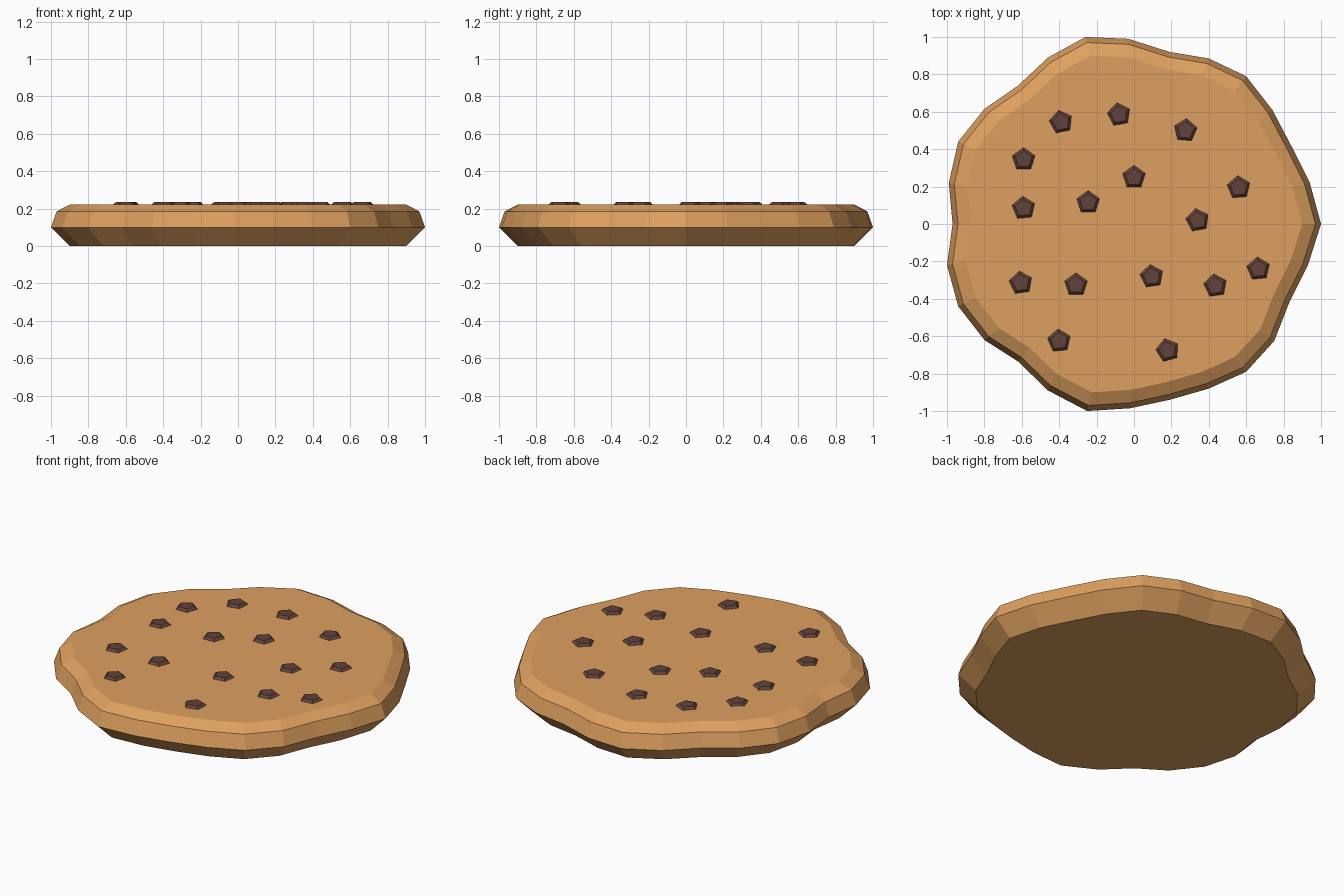
import bpy
import bmesh
import math

if "Cube" in bpy.data.objects:
    bpy.data.objects.remove(bpy.data.objects["Cube"], do_unlink=True)


def make_material(name, red, green, blue):
    material = bpy.data.materials.new(name)
    material.use_nodes = True
    colour = (red, green, blue, 1)
    material.diffuse_color = colour
    material.node_tree.nodes["Principled BSDF"].inputs["Base Color"].default_value = colour
    return material


def loft(name, rings, material):
    """Join equal-length rings of points into a closed, flat-faced solid."""
    bm = bmesh.new()
    layers = [[bm.verts.new(point) for point in ring] for ring in rings]
    for lower, upper in zip(layers, layers[1:]):
        count = len(lower)
        for i in range(count):
            j = (i + 1) % count
            bm.faces.new((lower[i], lower[j], upper[j], upper[i]))
    bm.faces.new(list(reversed(layers[0])))
    bm.faces.new(layers[-1])
    bmesh.ops.recalc_face_normals(bm, faces=bm.faces)
    mesh = bpy.data.meshes.new(name)
    bm.to_mesh(mesh)
    bm.free()
    mesh.materials.append(material)
    obj = bpy.data.objects.new(name, mesh)
    bpy.context.collection.objects.link(obj)
    return obj


dough = make_material("baked dough", 0.73, 0.352, 0.115)
chocolate = make_material("dark chocolate", 0.122, 0.054, 0.044)

# Wavy biscuit: one outline stacked at several heights and scales
outline = [
    (1, 0), (.94, .22), (.84, .42), (.74, .61), (.6, .79), (.4, .885), (.19, .92),
    (-.03, .99), (-.26, 1), (-.46, .89), (-.62, .74), (-.8, .615), (-.94, .44), (-.99, .22),
    (-.97, 0), (-1, -.22), (-.94, -.44), (-.8, -.62), (-.62, -.735), (-.46, -.89),
    (-.25, -1), (-.02, -.985), (.19, -.94), (.4, -.88), (.6, -.79),
    (.75, -.625), (.83, -.42), (.93, -.22),
]
profile = [(.9, 0), (1, .1), (.97, .185), (.9, .222)]
loft("biscuit", [[(x * s, y * s, z) for x, y in outline] for s, z in profile], dough)

# Five-sided chips set into the top: x, y and turn in degrees
chips = [
    (-.39, .545, 12), (-.08, .585, 10), (.275, .5, -5), (-.59, .345, 0),
    (0, .25, 0), (-.245, .115, 0), (-.59, .085, 5), (.56, .195, 5),
    (.34, .02, 10), (-.605, -.315, 8), (-.31, -.325, 0), (.095, -.28, 8),
    (.435, -.33, 8), (.665, -.24, 5), (-.4, -.625, 5), (.18, -.675, 15),
]
for number, (x, y, turn) in enumerate(chips, 1):
    angles = [math.radians(90 + turn + 72 * k) for k in range(5)]
    rings = [[(x + r * math.cos(a), y + r * math.sin(a), z) for a in angles]
             for r, z in ((.066, .21), (.064, .222), (.047, .236))]
    loft(f"chocolate_chip_{number}", rings, chocolate)
